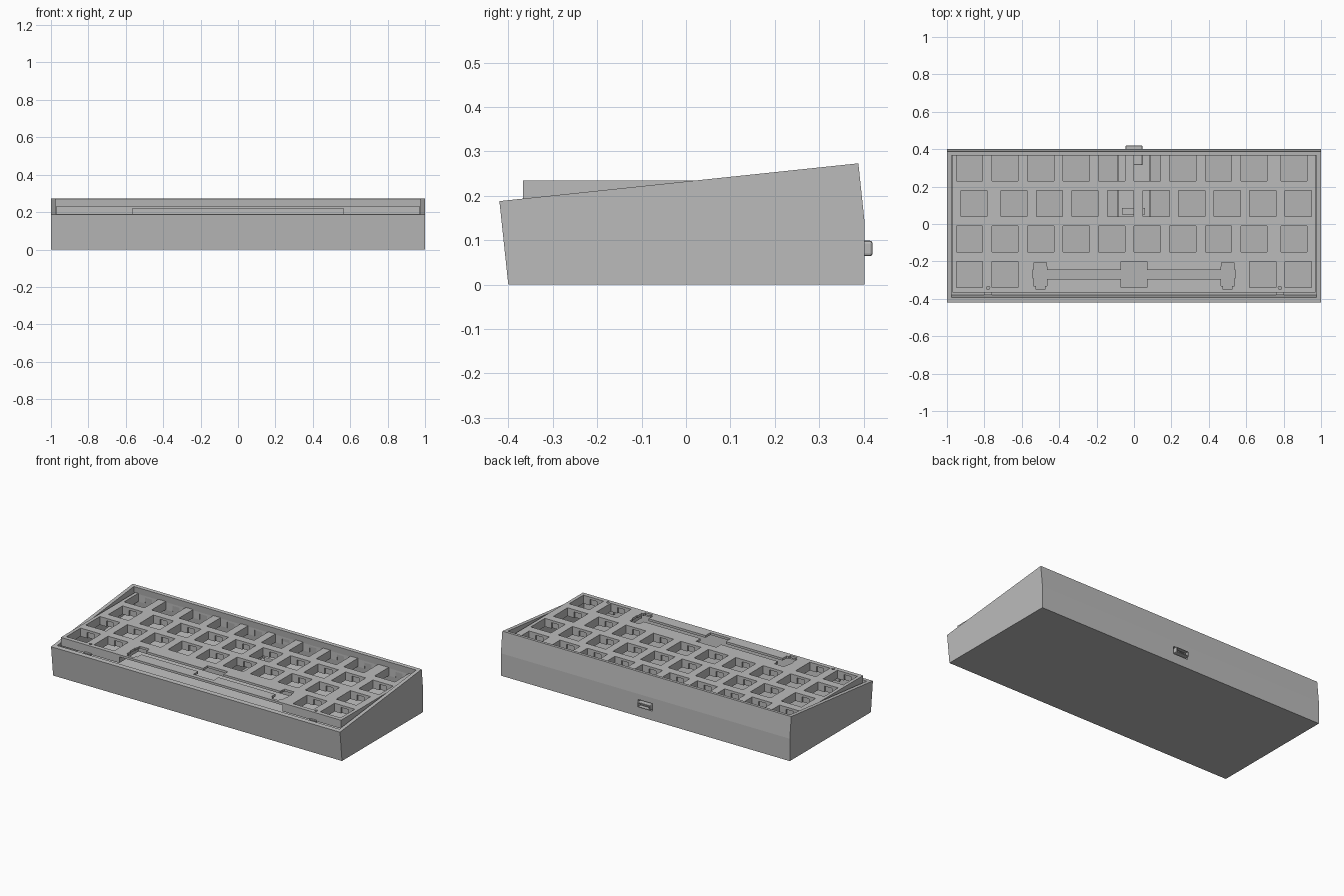
import bpy, bmesh, math

if "Cube" in bpy.data.objects:
    bpy.data.objects.remove(bpy.data.objects["Cube"])

grey = bpy.data.materials.new("light grey")
grey.diffuse_color = (0.5, 0.5, 0.5, 1)
grey.use_nodes = True
grey.node_tree.nodes["Principled BSDF"].inputs["Base Color"].default_value = grey.diffuse_color


def finish(name, bm):
    bmesh.ops.recalc_face_normals(bm, faces=bm.faces)
    me = bpy.data.meshes.new(name)
    bm.to_mesh(me)
    bm.free()
    me.materials.append(grey)
    ob = bpy.data.objects.new(name, me)
    bpy.context.collection.objects.link(ob)
    return ob


def extrude_profile(bm, pts, x0, x1):
    """Prism from a (y, z) outline, running along x."""
    a = [bm.verts.new((x0, y, z)) for y, z in pts]
    b = [bm.verts.new((x1, y, z)) for y, z in pts]
    bm.faces.new(a)
    bm.faces.new(b[::-1])
    for i in range(len(pts)):
        j = (i + 1) % len(pts)
        bm.faces.new((a[i], b[i], b[j], a[j]))


def box(bm, x0, x1, y0, y1, z0, z1):
    extrude_profile(bm, [(y0, z0), (y1, z0), (y1, z1), (y0, z1)], x0, x1)


def boxes(name, items):
    bm = bmesh.new()
    for it in items:
        box(bm, *it)
    return finish(name, bm)


def cut(ob, cutter):
    """Subtract the cutter, bake the result and delete the cutter."""
    cutter.hide_render = True
    m = ob.modifiers.new("cut", 'BOOLEAN')
    m.operation, m.object, m.solver = 'DIFFERENCE', cutter, 'EXACT'
    m.use_self = True
    dg = bpy.context.evaluated_depsgraph_get()
    me = bpy.data.meshes.new_from_object(ob.evaluated_get(dg))
    ob.modifiers.clear()
    ob.data = me
    bpy.data.objects.remove(cutter)


# case: wedge body with a tilted top
bm = bmesh.new()
extrude_profile(bm, [(-.40, 0), (.402, 0), (.402, .14), (.388, .273), (-.42, .188)], -1, 1)
case = finish("case", bm)

# main cavity, parallel to the tilted top
t = math.radians(6)


def tilted(u, d):
    """Point u along the top surface from the front edge, d below it."""
    return (-.42 + u * math.cos(t) + d * math.sin(t), .188 + u * math.sin(t) - d * math.cos(t))


bm = bmesh.new()
extrude_profile(bm, [tilted(.028, -.05), tilted(.028, .13), tilted(.79, .13), tilted(.79, -.05)], -.977, .977)
cut(case, finish("cavity_cutter", bm))
# port pocket in the floor and opening through the back wall
cut(case, boxes("pocket_cutter", [(-.088, .088, .035, .375, .045, .2)]))
cut(case, boxes("port_cutter", [(-.05, .05, .36, .45, .058, .105)]))

# switch plate
TOP, BOT = .234, .182
plate = boxes("switch_plate", [(-.97, .97, -.367, .385, BOT, TOP)])
U, LEFT = .19, -.974
rows = [(.30, [i + .5 for i in range(9)] + [9.625]),
        (.11, [.625] + [i + 1.75 for i in range(9)]),
        (-.08, [i + .5 for i in range(9)] + [9.625]),
        (-.27, [.5, 1.5, 5.125, 8.75, 9.75])]
# thinner underside around the long bar key
cut(plate, boxes("underside_cutter", [(-.565, .565, -.5, -.178, .1, .22)]))
holes, clips = [], []
for y, cols in rows:
    for c in cols:
        x = LEFT + c * U
        holes.append((x - .07, x + .07, y - .07, y + .07, .1, .3))
        if not (y < -.2 and abs(x) < .1):
            clips.append((x - .025, x + .025, y - .08, y + .08, .1, .219))
cut(plate, boxes("hole_cutter", holes))
cut(plate, boxes("clip_cutter", clips))
# stabiliser slots joined by a wire channel
stab = [(-.5, .5, -.293, -.245, .1, .3)]
for s in (-1, 1):
    for hw, y0, y1 in ((.037, -.332, -.226), (.024, -.35, -.3), (.033, -.26, -.207)):
        stab.append((s * .501 - hw, s * .501 + hw, y0, y1, .1, .3))
    stab.append((min(s * .5, s * .543), max(s * .5, s * .543), -.29, -.246, .1, .3))
cut(plate, boxes("stabiliser_cutter", stab))
# screw holes at the plate corners
bm = bmesh.new()
for s in (-1, 1):
    bmesh.ops.create_cone(bm, cap_ends=True, segments=16, radius1=.009, radius2=.009, depth=.3)
    bmesh.ops.translate(bm, vec=(s * .78, -.342, .2), verts=bm.verts[-32:])
cut(plate, finish("screw_cutter", bm))

# small locating tabs on the plate's front edge
boxes("locating_tabs", [(s * .78 - .022, s * .78 + .022, -.38, -.366, .15, .19) for s in (-1, 1)])

# port board with cable connector
boxes("port_board", [(-.085, .085, .04, .365, .047, .062)])
boxes("cable_connector", [(-.065, .06, .05, .085, .062, .1)])
# port shell, open at the back, with inner tongue
shell = boxes("port_shell", [(-.045, .045, .315, .42, .064, .099)])
mod = shell.modifiers.new("round", 'BEVEL')
mod.width, mod.segments = .006, 2
cut(shell, boxes("shell_cutter", [(-.038, .038, .33, .45, .07, .093)]))
boxes("port_tongue", [(-.028, .028, .33, .41, .079, .084)])
